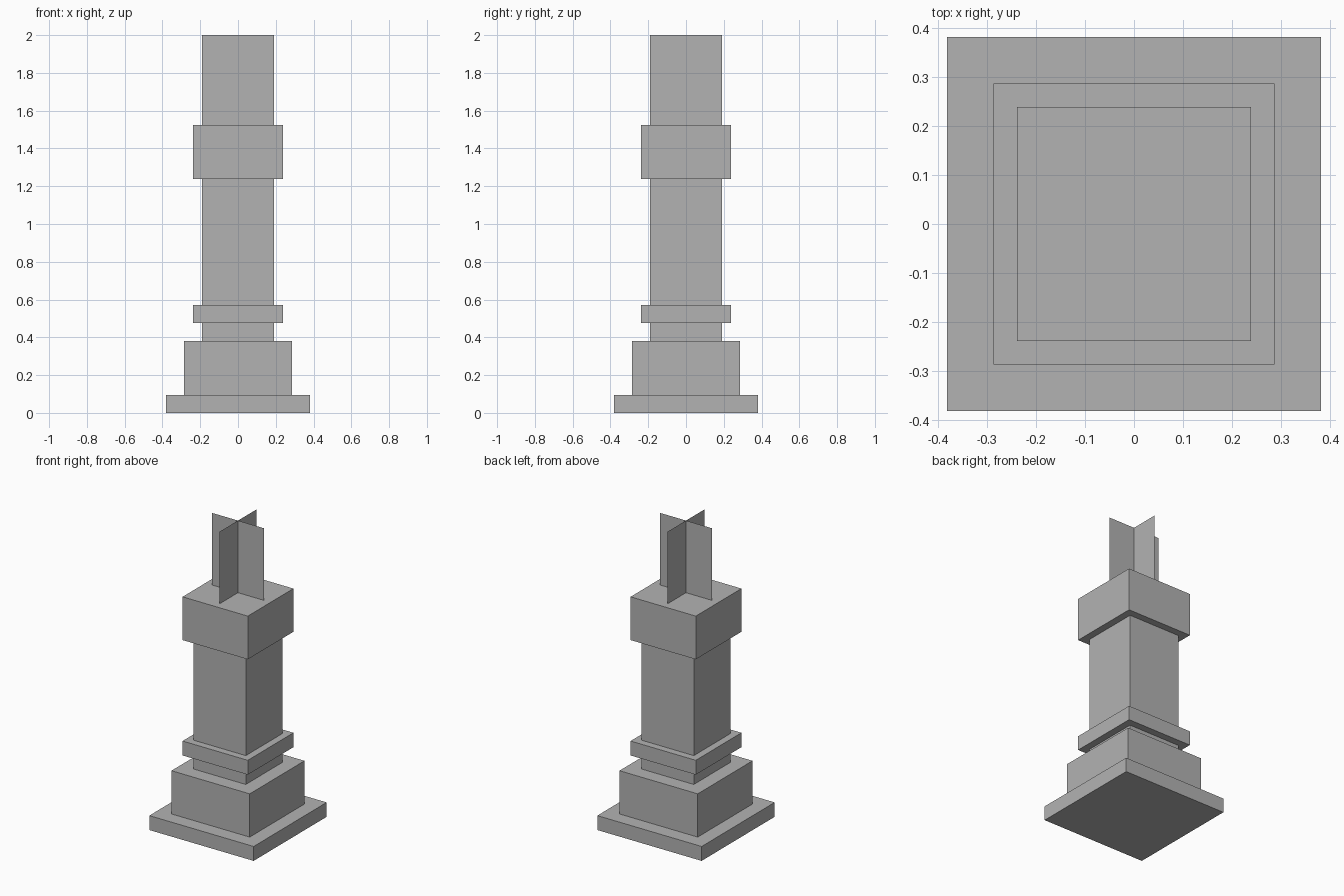
import bpy
from math import radians

if "Cube" in bpy.data.objects:
    bpy.data.objects.remove(bpy.data.objects["Cube"], do_unlink=True)

UNIT = 2 / 42  # the whole pillar is built on a grid of 42 units in height

# Single stone colour
stone = bpy.data.materials.new("grey stone")
stone.use_nodes = True
colour = (0.45, 0.45, 0.45, 1)
stone.diffuse_color = colour
stone.node_tree.nodes["Principled BSDF"].inputs["Base Color"].default_value = colour


def finish(name, scale):
    """Name the active object, apply its transform and colour it."""
    obj = bpy.context.object
    obj.name = name
    obj.scale = scale
    bpy.ops.object.transform_apply(location=False, rotation=True, scale=True)
    obj.data.materials.append(stone)
    return obj


# Stacked square blocks: name, width and height in units, bottom to top
blocks = [
    ("base_slab", 16, 2),
    ("plinth", 12, 6),
    ("neck", 8, 2),
    ("collar", 10, 2),
    ("shaft", 8, 14),
    ("capital_block", 10, 6),
]
z = 0
for name, width, height in blocks:
    w, h = width * UNIT, height * UNIT
    bpy.ops.mesh.primitive_cube_add(size=1, location=(0, 0, z + h / 2))
    finish(name, (w, w, h))
    z += h

# Two crossed upright sheets without thickness on top
w, h = 8 * UNIT, 10 * UNIT
for name, turn in (("cross_sheet_wide", 0), ("cross_sheet_deep", 90)):
    bpy.ops.mesh.primitive_plane_add(
        size=1, location=(0, 0, z + h / 2), rotation=(radians(90), 0, radians(turn)))
    finish(name, (w, h, 1))
